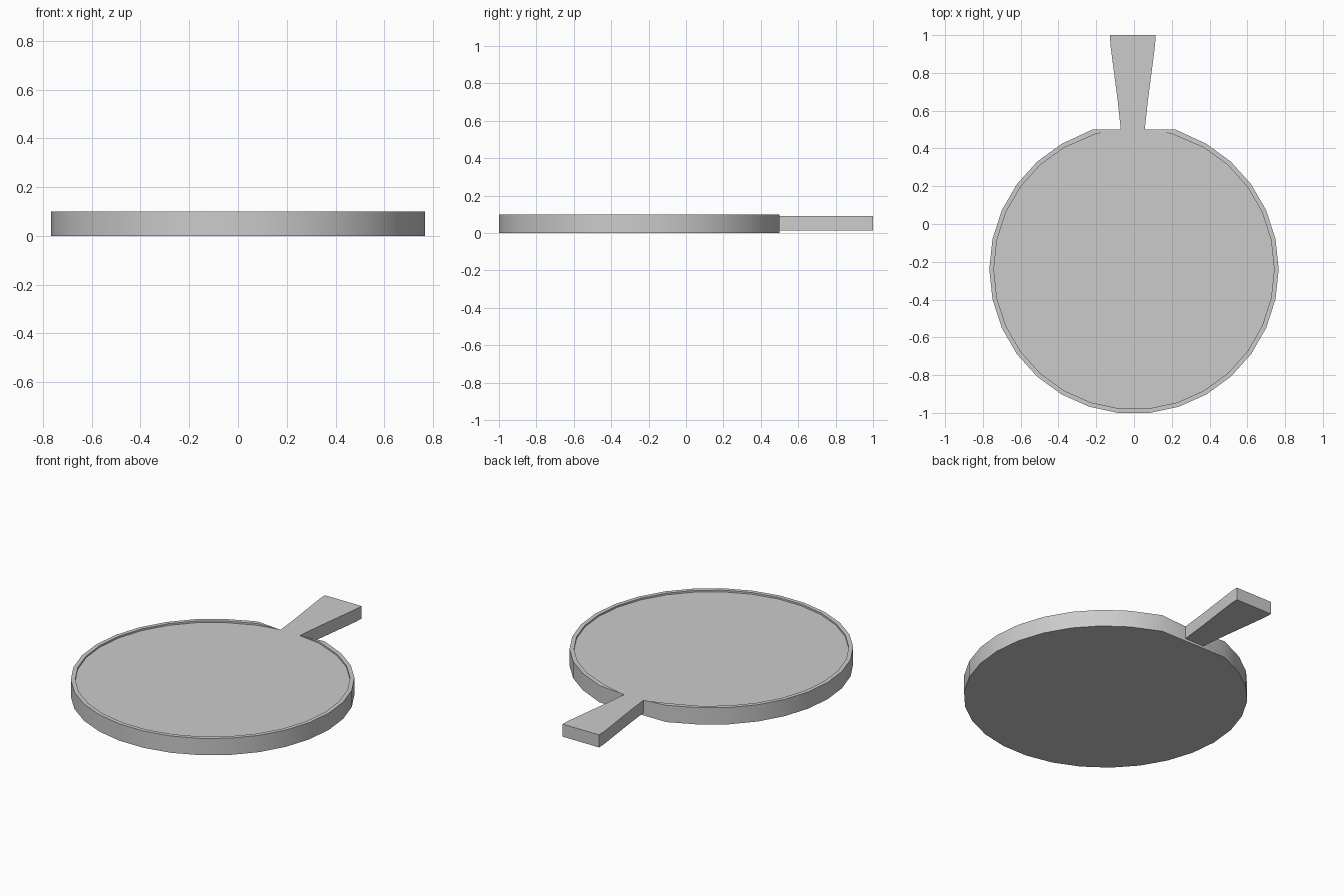
import bpy, bmesh, math

if "Cube" in bpy.data.objects:
    bpy.data.objects.remove(bpy.data.objects["Cube"])

CY, R_OUT, R_IN = -0.239, 0.766, 0.742
RIM_Z, FLOOR_Z, BACK_Y = 0.10, 0.09, 0.50
ROOT_L, ROOT_R = -0.07, 0.057


def finish(bm, name):
    bmesh.ops.recalc_face_normals(bm, faces=bm.faces)
    mesh = bpy.data.meshes.new(name)
    bm.to_mesh(mesh)
    bm.free()
    obj = bpy.data.objects.new(name, mesh)
    bpy.context.collection.objects.link(obj)
    bpy.ops.object.select_all(action='DESELECT')
    obj.select_set(True)
    bpy.context.view_layer.objects.active = obj
    bpy.ops.object.shade_smooth_by_angle(angle=math.radians(30))
    return obj


# Round shallow dish: 30-sided circle cut flat at the back
bm = bmesh.new()


def ring(radius, z, end):
    pts = []
    for i in range(28):
        a = math.radians(108 + 12 * i)
        pts.append([radius * math.cos(a), CY + radius * math.sin(a), z])
    pts[0][:2] = [-end[0], end[1]]
    pts[-1][:2] = end
    return [bm.verts.new(p) for p in pts]


bottom = ring(R_OUT, 0, [0.22, BACK_Y])
rim_out = ring(R_OUT, RIM_Z, [0.22, BACK_Y])
rim_in = ring(R_IN, RIM_Z, [0.2, 0.478])
floor = ring(R_IN, FLOOR_Z, [0.2, 0.478])
root_l = bm.verts.new((ROOT_L, BACK_Y, FLOOR_Z))
root_r = bm.verts.new((ROOT_R, BACK_Y, FLOOR_Z))

for a, b in ((bottom, rim_out), (rim_out, rim_in), (rim_in, floor)):
    for i in range(27):
        bm.faces.new((a[i], a[i + 1], b[i + 1], b[i]))
bm.faces.new(bottom)
bm.faces.new(floor + [root_r, root_l])

# Flat back wall and the rim ends that slope down to the handle
bm.faces.new((bottom[-1], rim_out[-1], root_r, root_l, rim_out[0], bottom[0]))
for k, root in ((0, root_l), (-1, root_r)):
    bm.faces.new((rim_out[k], rim_in[k], root))
    bm.faces.new((rim_in[k], floor[k], root))
finish(bm, "dish")

# Flared handle, extruded from its outline
outline = [(ROOT_R, 0.5), (0.073, 0.65), (0.094, 0.81), (0.112, 0.95), (0.114, 1.0),
           (-0.127, 1.0), (-0.125, 0.95), (-0.107, 0.81), (-0.086, 0.65), (ROOT_L, 0.5)]
bm = bmesh.new()
face = bm.faces.new([bm.verts.new((x, y, 0.015)) for x, y in outline])
new = bmesh.ops.extrude_face_region(bm, geom=[face])["geom"]
bmesh.ops.translate(bm, vec=(0, 0, FLOOR_Z - 0.015),
                    verts=[v for v in new if isinstance(v, bmesh.types.BMVert)])
if not face.is_valid or len(bm.faces) < 12:
    bmesh.ops.holes_fill(bm, edges=bm.edges)
finish(bm, "handle")
